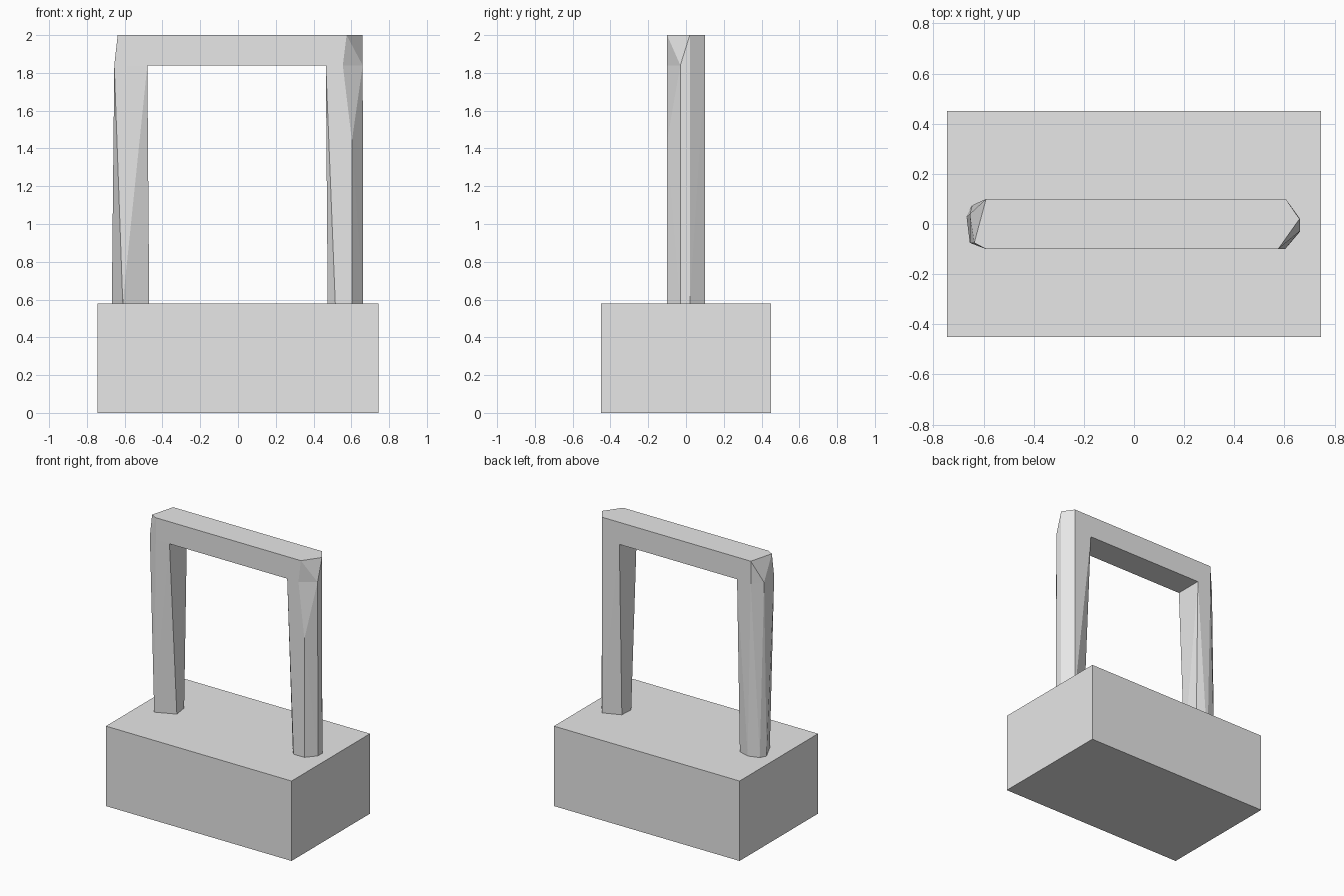
import bpy
import bmesh

cube = bpy.data.objects.get("Cube")
if cube:
    bpy.data.objects.remove(cube, do_unlink=True)

grey = bpy.data.materials.new("light_grey")
grey.use_nodes = True
colour = (0.8, 0.8, 0.8, 1)
grey.diffuse_color = colour
grey.node_tree.nodes["Principled BSDF"].inputs["Base Color"].default_value = colour

BASE_TOP, BAR_BOTTOM, BAR_TOP = 0.58, 1.84, 2.0


def at_height(outline, z):
    return [(x, y, z) for x, y in outline]


def hull_part(name, points, open_heights=()):
    """Convex solid around the points, with the hidden end caps removed."""
    bm = bmesh.new()
    for p in points:
        bm.verts.new(p)
    bmesh.ops.convex_hull(bm, input=bm.verts[:])
    bmesh.ops.delete(bm, geom=[v for v in bm.verts if not v.link_faces], context='VERTS')
    bmesh.ops.recalc_face_normals(bm, faces=bm.faces[:])
    caps = [f for f in bm.faces for z in open_heights
            if all(abs(v.co.z - z) < 0.001 for v in f.verts)]
    bmesh.ops.delete(bm, geom=caps, context='FACES')
    bmesh.ops.dissolve_limit(bm, angle_limit=0.01, verts=bm.verts[:], edges=bm.edges[:])
    mesh = bpy.data.meshes.new(name)
    bm.to_mesh(mesh)
    bm.free()
    mesh.materials.append(grey)
    obj = bpy.data.objects.new(name, mesh)
    bpy.context.collection.objects.link(obj)
    return obj


# Block base
base_outline = [(sx * 0.745, sy * 0.45) for sx in (-1, 1) for sy in (-1, 1)]
hull_part("base", at_height(base_outline, 0) + at_height(base_outline, BASE_TOP))

# Rough-hewn post on the +x side
left_foot = [(0.515, -0.1), (0.603, -0.1), (0.663, -0.03), (0.663, 0.02),
             (0.605, 0.1), (0.48, 0.05), (0.475, -0.05)]
left_head = [(0.465, -0.1), (0.555, -0.1), (0.66, -0.03), (0.66, 0.02),
             (0.605, 0.1), (0.465, 0.1)]
hull_part("left_post",
          at_height(left_foot, BASE_TOP) + at_height(left_head, BAR_BOTTOM)
          + [(0.603, -0.1, 1.44)],
          (BASE_TOP, BAR_BOTTOM))

# Rough-hewn post on the -x side
right_foot = [(-0.61, -0.09), (-0.47, -0.03), (-0.485, 0.075),
              (-0.565, 0.1), (-0.645, 0.075), (-0.668, 0.03)]
right_head = [(-0.655, -0.075), (-0.59, -0.1), (-0.48, -0.1), (-0.48, 0.1),
              (-0.59, 0.1), (-0.655, 0.04)]
hull_part("right_post",
          at_height(right_foot, BASE_TOP) + at_height(right_head, BAR_BOTTOM),
          (BASE_TOP, BAR_BOTTOM))

# Crossbar with chamfered ends
bar_top = [(-0.59, 0.1), (-0.637, -0.075), (-0.59, -0.1),
           (0.575, -0.1), (0.66, 0.02), (0.605, 0.1)]
hull_part("crossbar",
          at_height(left_head + right_head, BAR_BOTTOM) + at_height(bar_top, BAR_TOP))
